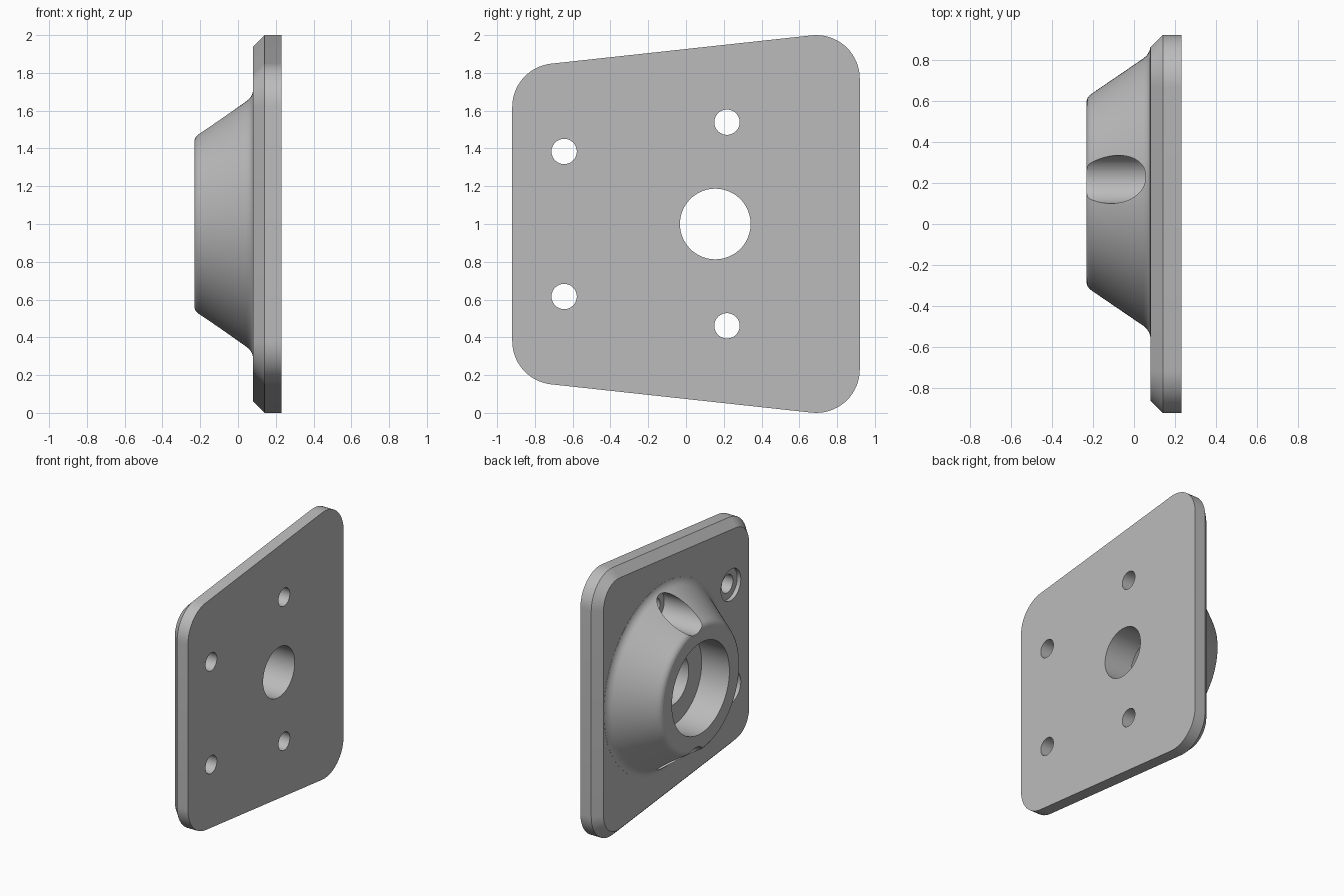
import bpy, math
from mathutils import Matrix

cube = bpy.data.objects.get("Cube")
if cube:
    bpy.data.objects.remove(cube)

AXIS_Y, AXIS_Z = 0.155, 1.0
PLATE_FRONT, PLATE_EDGE, PLATE_BACK, BOSS_FACE = 0.08, 0.14, 0.23, -0.23

grey = bpy.data.materials.new("grey")
grey.use_nodes = True
colour = (0.5, 0.5, 0.5, 1)
grey.diffuse_color = colour
grey.node_tree.nodes["Principled BSDF"].inputs["Base Color"].default_value = colour


def skin(name, rings):
    """Closed solid through a list of equal-length rings, capped at both ends."""
    n = len(rings[0])
    verts = [p for ring in rings for p in ring]
    faces = [list(range(n))[::-1], list(range(len(verts) - n, len(verts)))]
    for k in range(len(rings) - 1):
        for i in range(n):
            j = (i + 1) % n
            faces.append([k * n + i, k * n + j, (k + 1) * n + j, (k + 1) * n + i])
    mesh = bpy.data.meshes.new(name)
    mesh.from_pydata(verts, [], faces)
    mesh.materials.append(grey)
    obj = bpy.data.objects.new(name, mesh)
    bpy.context.collection.objects.link(obj)
    return obj


def circle(x, y, z, r, n):
    return [(x, y + r * math.cos(2 * math.pi * i / n), z + r * math.sin(2 * math.pi * i / n))
            for i in range(n)]


def lathe(name, profile, y, z, n):
    return skin(name, [circle(x, y, z, r, n) for x, r in profile])


def outline(x, r, steps=14):
    """Tapered plate outline: four rounded corners joined by straight sides."""
    tilt = math.atan2(0.15, 1.38)
    quarter = math.pi / 2
    corners = [(0.69, 1.77, 0, quarter + tilt), (-0.69, 1.62, quarter + tilt, 2 * quarter),
               (-0.69, 0.38, 2 * quarter, 3 * quarter - tilt),
               (0.69, 0.23, 3 * quarter - tilt, 4 * quarter)]
    pts = []
    for y, z, a, b in corners:
        for i in range(steps + 1):
            t = a + (b - a) * i / steps
            pts.append((x, y + r * math.cos(t), z + r * math.sin(t)))
    return pts


def combine(target, other, operation):
    mod = target.modifiers.new(operation, 'BOOLEAN')
    mod.operation, mod.solver, mod.object = operation, 'EXACT', other
    bpy.context.view_layer.objects.active = target
    bpy.ops.object.modifier_apply(modifier=mod.name)
    bpy.data.objects.remove(other)


# Plate with a chamfered front edge
plate = skin("mounting_plate", [outline(PLATE_FRONT, 0.17), outline(PLATE_EDGE, 0.23),
                                outline(PLATE_BACK, 0.23)])

# Conical boss with a rounded rim and a filleted foot
boss = lathe("boss", [(BOSS_FACE, 0.445), (-0.226, 0.458), (-0.217, 0.470), (-0.2, 0.483),
                      (0.045, 0.650), (0.06, 0.663), (0.07, 0.677), (0.076, 0.69),
                      (0.079, 0.703), (0.12, 0.703)], AXIS_Y, AXIS_Z, 128)
combine(plate, boss, 'UNION')


# Stepped holes: a wide pocket from the front, a narrow hole out of the back
def stepped_hole(y, z, wide, narrow, floor, n):
    cutter = lathe("hole_cutter", [(-0.4, wide), (floor, wide), (floor, narrow), (0.4, narrow)],
                   y, z, n)
    combine(plate, cutter, 'DIFFERENCE')


stepped_hole(AXIS_Y, AXIS_Z, 0.34, 0.187, 0.0, 80)
for y, dz in ((-0.645, 0.384), (0.217, 0.539)):
    for side in (1, -1):
        stepped_hole(y, AXIS_Z + side * dz, 0.117, 0.067, 0.11, 48)

# Smooth curved walls, keep flat planes and edges crisp
bpy.ops.object.select_all(action='DESELECT')
plate.select_set(True)
bpy.context.view_layer.objects.active = plate
bpy.ops.object.shade_smooth_by_angle(angle=math.radians(30))
for face in plate.data.polygons:
    if abs(face.normal.x) > 0.99:
        face.use_smooth = False
